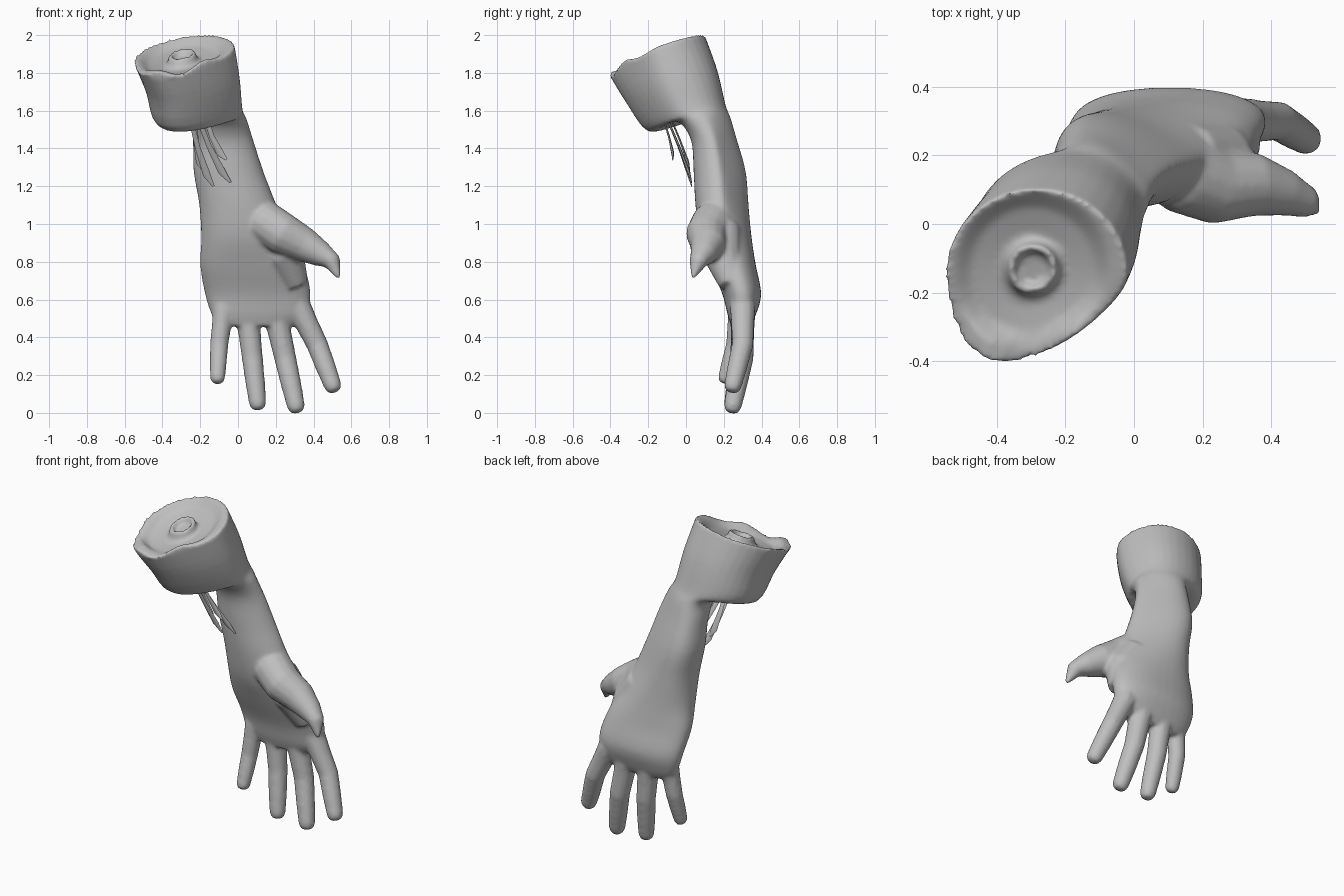
import bpy
import bmesh
from math import sin, cos, pi, copysign
from mathutils import Vector

old = bpy.data.objects.get("Cube")
if old:
    bpy.data.objects.remove(old, do_unlink=True)

skin = bpy.data.materials.new("plain grey")
skin.use_nodes = True
GREY = (0.52, 0.52, 0.52, 1)
skin.diffuse_color = GREY
skin.node_tree.nodes["Principled BSDF"].inputs["Base Color"].default_value = GREY


def skin_rings(bm, rings):
    """Bridge a list of point rings into one closed tube."""
    loops = [[bm.verts.new(p) for p in ring] for ring in rings]
    count = len(loops[0])
    for lower, upper in zip(loops, loops[1:]):
        for i in range(count):
            j = (i + 1) % count
            bm.faces.new((lower[i], lower[j], upper[j], upper[i]))
    bm.faces.new(loops[0][::-1])
    bm.faces.new(loops[-1])


def slice_ring(cx, cy, cz, rx, ry, slope_x=0, slope_y=0, power=1,
               front=0, back=0, sides=32):
    """Rounded, tilted cross-section; front and back skew each half sideways."""
    points = []
    for i in range(sides):
        a = 2 * pi * i / sides
        dx = rx * copysign(abs(cos(a)) ** power, cos(a))
        dy = ry * copysign(abs(sin(a)) ** power, sin(a))
        dy += dx * (front * max(0, -sin(a)) - back * max(0, sin(a)))
        points.append(Vector((cx + dx, cy + dy, cz + slope_x * dx + slope_y * dy)))
    return points


def flowing(rings, steps=4):
    """Add rings on a smooth spline through the given ones."""
    result = []
    last = len(rings) - 1
    for n in range(last):
        quad = [rings[max(n - 1, 0)], rings[n], rings[n + 1], rings[min(n + 2, last)]]
        for s in range(steps):
            t = s / steps
            result.append([
                b + 0.5 * t * (c - a + t * (2 * a - 5 * b + 4 * c - d
                                            + t * (3 * (b - c) + d - a)))
                for a, b, c, d in zip(*quad)])
    return result + [rings[-1]]


def tube(bm, path, sides=10, flat=1):
    """Tapered limb along (x, y, z, radius) stations."""
    centres = [Vector(p[:3]) for p in path]
    rings = []
    for i, (centre, station) in enumerate(zip(centres, path)):
        along = centres[min(i + 1, len(path) - 1)] - centres[max(i - 1, 0)]
        side = along.cross(Vector((0, 1, 0))).normalized()
        depth = side.cross(along).normalized() * flat
        rings.append([centre + station[3] * (side * cos(2 * pi * k / sides)
                      + depth * sin(2 * pi * k / sides)) for k in range(sides)])
    skin_rings(bm, rings)


def finish(name, bm, angle):
    bmesh.ops.recalc_face_normals(bm, faces=bm.faces[:])
    mesh = bpy.data.meshes.new(name)
    bm.to_mesh(mesh)
    bm.free()
    mesh.materials.append(skin)
    obj = bpy.data.objects.new(name, mesh)
    bpy.context.collection.objects.link(obj)
    bpy.ops.object.select_all(action="DESELECT")
    obj.select_set(True)
    bpy.context.view_layer.objects.active = obj
    bpy.ops.object.shade_smooth_by_angle(angle=angle)
    return obj


arm = bmesh.new()

# Forearm and palm, from the knuckles up to the torn rim
slices = flowing([
    slice_ring(0.1, 0.29, 0.46, 0.2, 0.05),
    slice_ring(0.11, 0.295, 0.52, 0.25, 0.075, power=0.85),
    slice_ring(0.105, 0.295, 0.63, 0.28, 0.103, power=0.9),
    slice_ring(0.075, 0.25, 0.78, 0.275, 0.12, power=0.9),
    slice_ring(0.04, 0.21, 0.93, 0.235, 0.135, power=0.95, back=0.1),
    slice_ring(0, 0.185, 1.1, 0.205, 0.135, back=0.3),
    slice_ring(-0.05, 0.17, 1.28, 0.185, 0.13, back=0.4),
    slice_ring(-0.08, 0.14, 1.45, 0.16, 0.115, back=0.4),
    slice_ring(-0.11, 0.085, 1.56, 0.155, 0.14, 0, 0.1, back=0.3),
    slice_ring(-0.205, 0.01, 1.575, 0.23, 0.195, 0.1, 0.38, 0.95, front=0.3),
    slice_ring(-0.24, -0.07, 1.74, 0.25, 0.235, 0.1, 0.33, 0.95, front=0.35),
    slice_ring(-0.285, -0.145, 1.905, 0.267, 0.245, 0.15, 0.38, 1, front=0.38),
])
outer = len(slices) - 1
# Hollow cut face with the bone end standing in it
for radius, drop in ((0.225, 0.005), (0.18, 0.04), (0.1, 0.055), (0.08, 0.045),
                     (0.071, 0.002), (0.054, 0.002), (0.048, 0.035)):
    slices.append(slice_ring(-0.295, -0.13, 1.905 - drop, radius, radius,
                             0.15, 0.38, front=radius))
# Torn nick along the front of the rim
for ring in slices[outer:outer + 2]:
    for p in ring:
        p.z += 0.02 * sin(26 * p.x) * min(1, max(0, -6 * p.y - 0.9))
skin_rings(arm, slices)

# Fingers: knuckle, middle joint, tip
fingers = {
    "little": ((-0.075, 0.28, 0.56), (-0.1, 0.26, 0.36), (-0.11, 0.2, 0.155), 0.046),
    "ring": ((0.045, 0.3, 0.56), (0.075, 0.29, 0.3), (0.108, 0.24, 0.015), 0.053),
    "middle": ((0.19, 0.3, 0.56), (0.25, 0.3, 0.29), (0.315, 0.24, 0), 0.055),
    "index": ((0.315, 0.3, 0.57), (0.42, 0.3, 0.36), (0.515, 0.24, 0.11), 0.054),
}
for knuckle, joint, tip, radius in fingers.values():
    a, b, c = Vector(knuckle), Vector(joint), Vector(tip)
    path = [(a, 1.3), (a.lerp(b, 0.5), 1.15), (b, 1.08), (b.lerp(c, 0.5), 1),
            (b.lerp(c, 0.88), 0.88), (b.lerp(c, 0.97), 0.68), (c, 0.35)]
    tube(arm, [(*p, radius * s) for p, s in path])

# Thumb with its fleshy base and pointed nail
tube(arm, [(0.04, 0.2, 1.1, 0.06), (0.14, 0.145, 1.01, 0.115),
           (0.24, 0.11, 0.945, 0.112), (0.35, 0.115, 0.89, 0.094),
           (0.44, 0.09, 0.84, 0.069), (0.5, 0.065, 0.8, 0.048),
           (0.532, 0.035, 0.715, 0.012)], sides=14)

# Web of skin between thumb and palm
tube(arm, [(0.16, 0.2, 0.98, 0.09), (0.25, 0.19, 0.84, 0.105),
           (0.31, 0.24, 0.68, 0.065)], sides=14)

hand = finish("severed_arm", arm, pi)
blend = hand.modifiers.new("Blend", "REMESH")
blend.mode = "VOXEL"
blend.voxel_size = 0.011
blend.use_smooth_shade = True
soften = hand.modifiers.new("Soften", "SMOOTH")
soften.factor = 0.5
soften.iterations = 8

# Torn sinews hanging under the cut
sinews = bmesh.new()
for top, end in (((-0.25, -0.1, 1.56), (-0.13, 0.03, 1.2)),
                 ((-0.21, -0.1, 1.56), (-0.04, 0.03, 1.22)),
                 ((-0.17, -0.12, 1.56), (-0.06, -0.07, 1.34)),
                 ((-0.23, -0.08, 1.56), (-0.18, 0.02, 1.28))):
    a, b = Vector(top), Vector(end)
    sag = Vector((-0.012, 0.01, -0.01))
    tube(sinews, [(*a, 0.012), (*(a.lerp(b, 0.4) + sag), 0.014),
                  (*(a.lerp(b, 0.8) + sag), 0.02), (*b, 0.006)], sides=6, flat=0.4)
finish("sinews", sinews, pi / 3)
